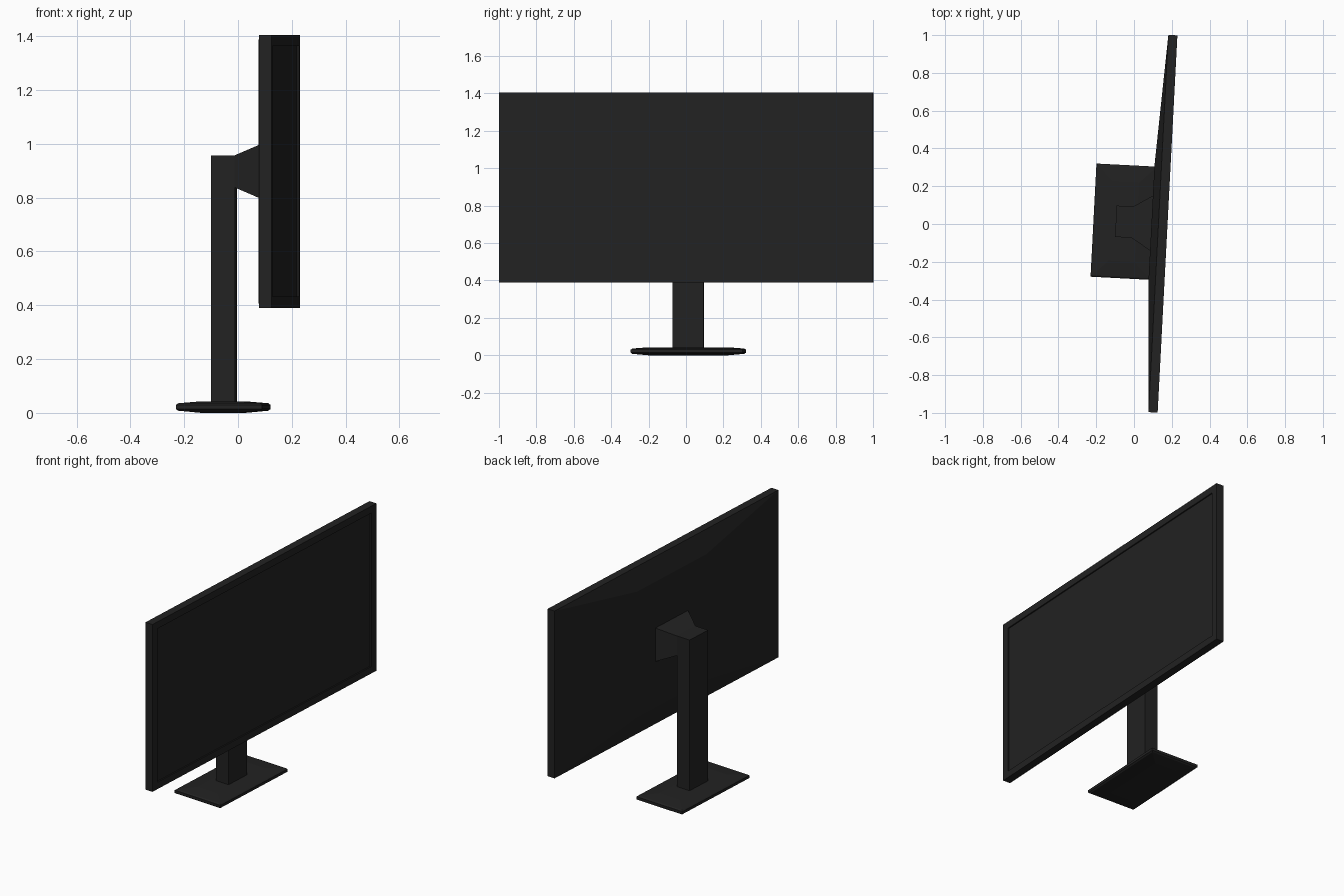
import bpy, bmesh, math
from mathutils import Matrix, Vector

if "Cube" in bpy.data.objects:
    bpy.data.objects.remove(bpy.data.objects["Cube"])

# The whole monitor is swivelled slightly about z; local x = 0 is the panel front
PLACE = Matrix.Translation((0.1775, 0, 0)) @ Matrix.Rotation(math.radians(-3), 4, 'Z')

black = bpy.data.materials.new("matte_black")
black.diffuse_color = (0.016, 0.016, 0.016, 1)
black.use_nodes = True
black.node_tree.nodes["Principled BSDF"].inputs["Base Color"].default_value = black.diffuse_color


def loft(name, loops, axis):
    """Join rectangles along an axis; each loop is (position, a0, a1, b0, b1)."""
    bm = bmesh.new()
    rings = []
    for p, a0, a1, b0, b1 in loops:
        corners = [(a0, b0), (a1, b0), (a1, b1), (a0, b1)]
        pts = [(p, a, b) if axis == 'X' else (a, b, p) for a, b in corners]
        rings.append([bm.verts.new(PLACE @ Vector(q)) for q in pts])
    for r, s in zip(rings, rings[1:]):
        for i in range(4):
            j = (i + 1) % 4
            bm.faces.new((r[i], r[j], s[j], s[i]))
    bm.faces.new(rings[0][::-1])
    bm.faces.new(rings[-1])
    bmesh.ops.recalc_face_normals(bm, faces=bm.faces)
    mesh = bpy.data.meshes.new(name)
    bm.to_mesh(mesh)
    bm.free()
    mesh.materials.append(black)
    obj = bpy.data.objects.new(name, mesh)
    bpy.context.collection.objects.link(obj)
    return obj


# Display panel: shallow bulged back, thin rim, recessed screen
loft("display_panel", [
    (-0.085, -0.31, 0.31, 0.515, 1.28),
    (-0.048, -1.0, 1.0, 0.39, 1.405),
    (0.0, -1.0, 1.0, 0.39, 1.405),
    (0.0, -0.955, 0.955, 0.432, 1.363),
    (-0.008, -0.955, 0.955, 0.432, 1.363)], 'X')

# Flared bracket between column and panel
loft("mount_bracket", [
    (-0.186, -0.083, 0.083, 0.838, 0.957),
    (-0.083, -0.147, 0.147, 0.795, 1.0)], 'X')

# Upright column
loft("stand_column", [
    (0.03, -0.274, -0.185, -0.083, 0.083),
    (0.957, -0.274, -0.185, -0.083, 0.083)], 'Z')

# Foot plate: slightly pillowed slab with softened rim
CX, HX, HY = -0.2325, 0.16, 0.30
profile = [(0.0, 0.09), (0.008, 0.008), (0.014, 0.0),
           (0.03, 0.0), (0.036, 0.008), (0.043, 0.09)]
loft("foot_plate", [(z, CX - HX + d, CX + HX - d, -HY + d, HY - d)
                    for z, d in profile], 'Z')
